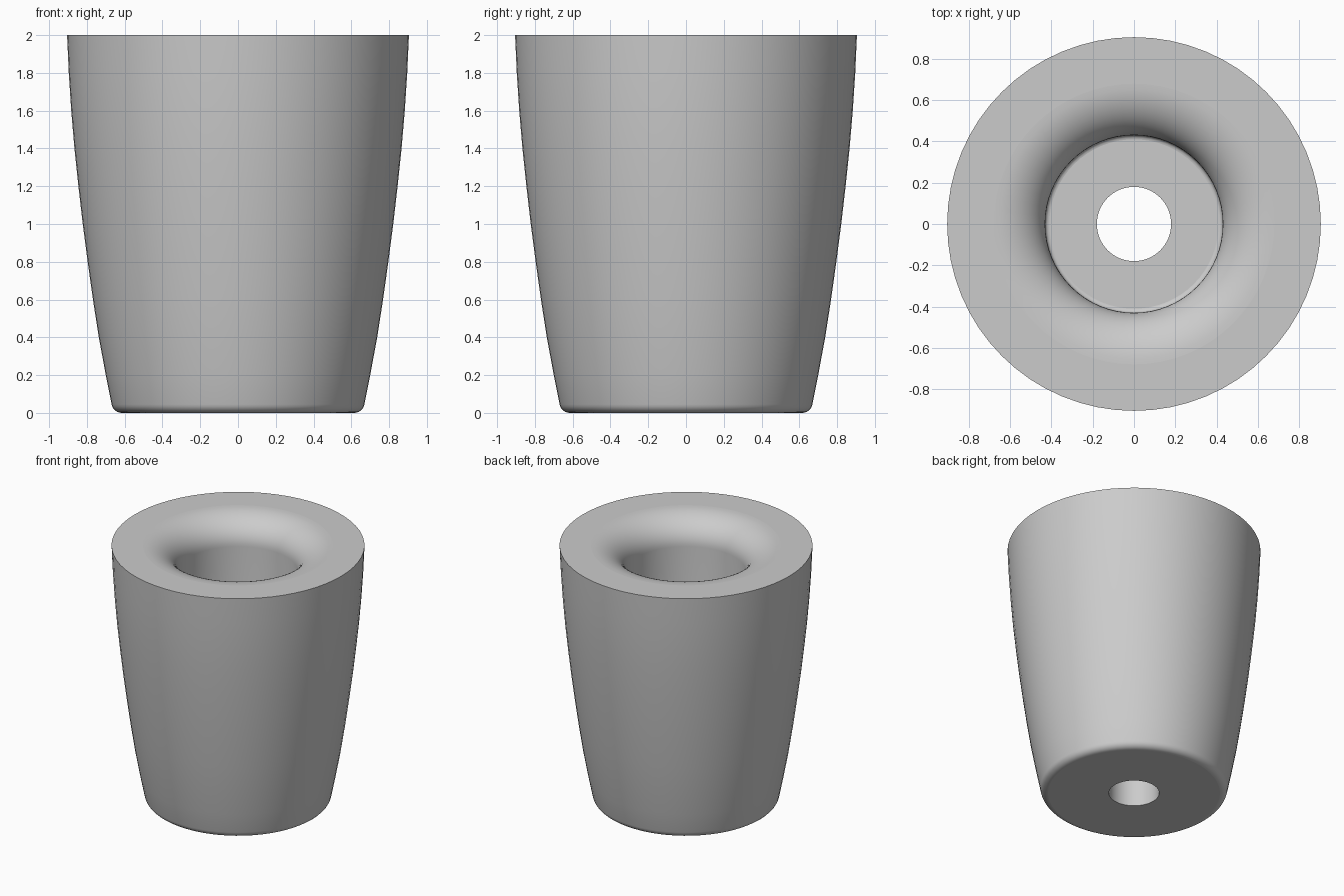
import bpy
import bmesh
import math

SEGMENTS = 64

cube = bpy.data.objects.get("Cube")
if cube:
    bpy.data.objects.remove(cube, do_unlink=True)

grey = bpy.data.materials.new("plain grey")
grey.use_nodes = True
grey.diffuse_color = (0.6, 0.6, 0.6, 1)
grey.node_tree.nodes["Principled BSDF"].inputs["Base Color"].default_value = (0.6, 0.6, 0.6, 1)


def arc(cr, cz, rr, rz, start, end, steps):
    """Elliptical arc as (radius, height) points, angles in degrees."""
    angles = [math.radians(start + (end - start) * i / steps) for i in range(steps + 1)]
    return [(cr + rr * math.cos(a), cz + rz * math.sin(a)) for a in angles]


def lathe(name, profile):
    """Revolve a closed profile around the z axis."""
    bm = bmesh.new()
    rings = []
    for r, z in profile:
        rings.append([bm.verts.new((r * math.cos(a), r * math.sin(a), z))
                      for a in (math.tau * i / SEGMENTS for i in range(SEGMENTS))])
    for k, low in enumerate(rings):
        high = rings[(k + 1) % len(rings)]
        for i in range(SEGMENTS):
            j = (i + 1) % SEGMENTS
            bm.faces.new((low[i], low[j], high[j], high[i]))
    bmesh.ops.recalc_face_normals(bm, faces=bm.faces)
    # Level faces stay flat, the curved walls are smooth
    for f in bm.faces:
        f.smooth = abs(f.normal.z) < 0.999
    for e in bm.edges:
        e.smooth = e.calc_face_angle(0) < math.radians(35)
    mesh = bpy.data.meshes.new(name)
    bm.to_mesh(mesh)
    bm.free()
    mesh.materials.append(grey)
    obj = bpy.data.objects.new(name, mesh)
    bpy.context.collection.objects.link(obj)
    return obj


# Underside and its rounded rim
profile = [(0.18, 0), (0.36, 0)]
profile += arc(0.615, 0.055, 0.055, 0.055, -90, -10, 6)

# Bowed outer wall up to the flat top
profile += [(0.70, 0.2), (0.737, 0.4), (0.768, 0.6), (0.796, 0.8), (0.822, 1.0),
            (0.845, 1.2), (0.866, 1.4), (0.883, 1.6), (0.896, 1.8), (0.905, 2.0)]

# Rolled lip leading into the bore
profile += arc(0.68, 1.79, 0.25, 0.21, 90, 180, 14)

# Bore floor with a small rounded corner, then the through hole
profile += arc(0.41, 0.32, 0.02, 0.02, 0, -90, 4)
profile += [(0.18, 0.3)]

lathe("tapered_body", profile)
